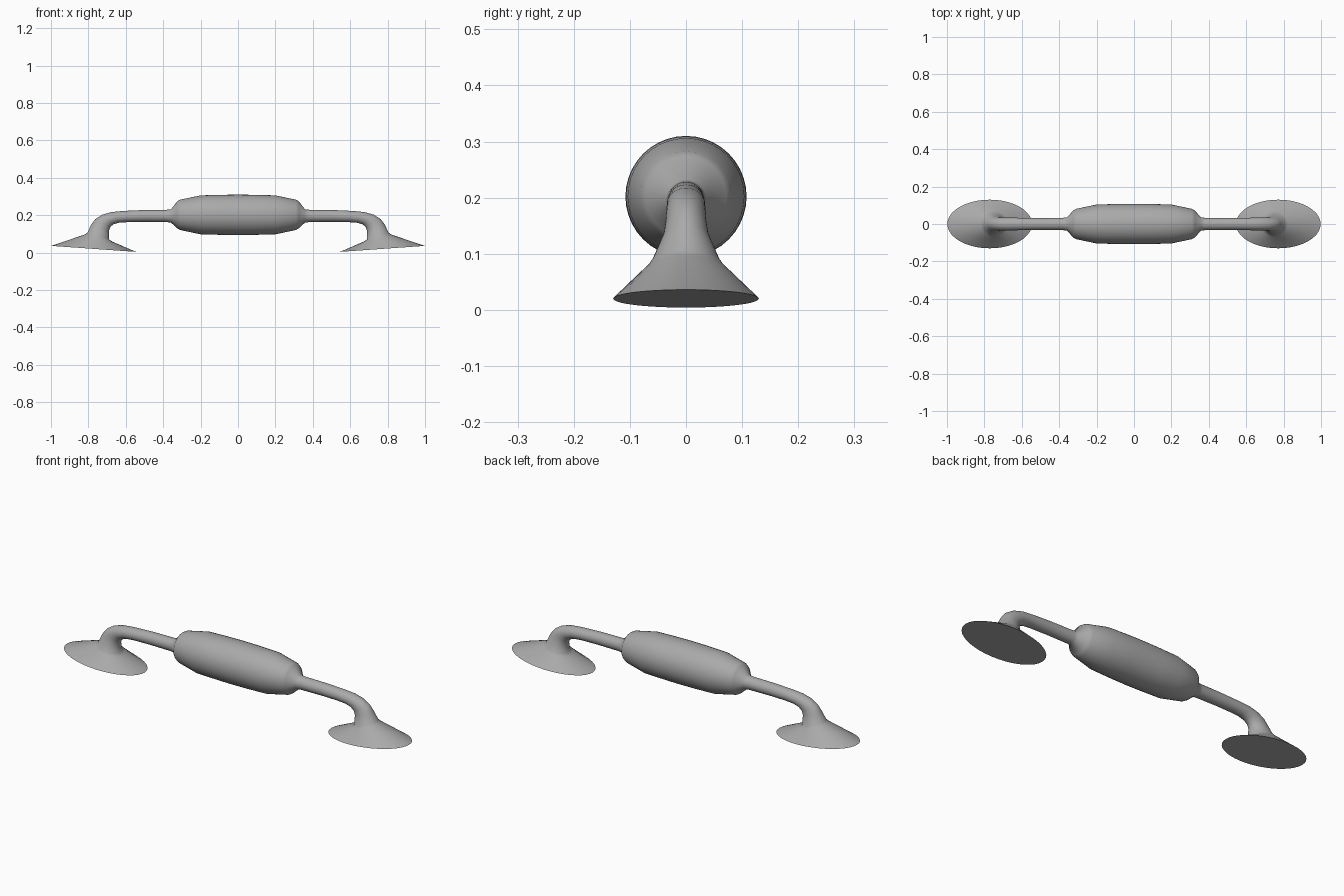
import bpy, bmesh, math
from mathutils import Vector

cube = bpy.data.objects.get("Cube")
if cube:
    bpy.data.objects.remove(cube, do_unlink=True)

SIDES = 40

metal = bpy.data.materials.new("satin grey metal")
metal.use_nodes = True
grey = (0.4, 0.4, 0.4, 1)
metal.diffuse_color = grey
metal.node_tree.nodes["Principled BSDF"].inputs["Base Color"].default_value = grey


def straight(x, r, z):
    """Upright round section: outer point, inner point, half depth."""
    return (x, z + r), (x, z - r), r


# Half of the handle, from the middle of the grip out to the foot
grip = [straight(x, r, 0.202) for x, r in
        ((0.0, 0.108), (0.09, 0.107), (0.2, 0.104), (0.31, 0.081), (0.325, 0.072))]
arm = [straight(x, r, 0.196) for x, r in
       ((0.358, 0.036), (0.38, 0.033), (0.5, 0.032))]
bend = [
    ((0.61, 0.223), (0.59, 0.163), 0.033),
    ((0.675, 0.217), (0.635, 0.16), 0.034),
    ((0.725, 0.203), (0.665, 0.152), 0.035),
    ((0.762, 0.18), (0.682, 0.138), 0.036),
    ((0.785, 0.15), (0.69, 0.118), 0.04),
]
foot = [
    ((0.805, 0.106), (0.69, 0.071), 0.06),
    ((0.822, 0.096), (0.672, 0.059), 0.068),
    ((0.998, 0.036), (0.545, 0.004), 0.13),
]
half = grip + arm + bend + foot


def add_ring(bm, section, side):
    """Ellipse spanning the outer and inner points of a section."""
    (ox, oz), (ix, iz), depth = section
    outer = Vector((side * ox, 0, oz))
    inner = Vector((side * ix, 0, iz))
    centre, axis = (outer + inner) / 2, (outer - inner) / 2
    ring = []
    for i in range(SIDES):
        a = math.tau * i / SIDES
        ring.append(bm.verts.new(
            centre + axis * math.cos(a) + Vector((0, depth * math.sin(a), 0))))
    return ring


# Loft the mirrored sections into one continuous handle
bm = bmesh.new()
rings = [add_ring(bm, s, -1) for s in reversed(half[1:])]
rings += [add_ring(bm, s, 1) for s in half]
for a, b in zip(rings, rings[1:]):
    for i in range(SIDES):
        j = (i + 1) % SIDES
        bm.faces.new((a[i], a[j], b[j], b[i]))

# Flat undersides of the feet
bm.faces.new(rings[0])
bm.faces.new(rings[-1])
bmesh.ops.recalc_face_normals(bm, faces=bm.faces)

mesh = bpy.data.meshes.new("pull_handle")
bm.to_mesh(mesh)
bm.free()
mesh.materials.append(metal)
handle = bpy.data.objects.new("pull_handle", mesh)
bpy.context.collection.objects.link(handle)

bpy.ops.object.select_all(action='DESELECT')
handle.select_set(True)
bpy.context.view_layer.objects.active = handle
bpy.ops.object.shade_smooth_by_angle(angle=math.radians(60))
